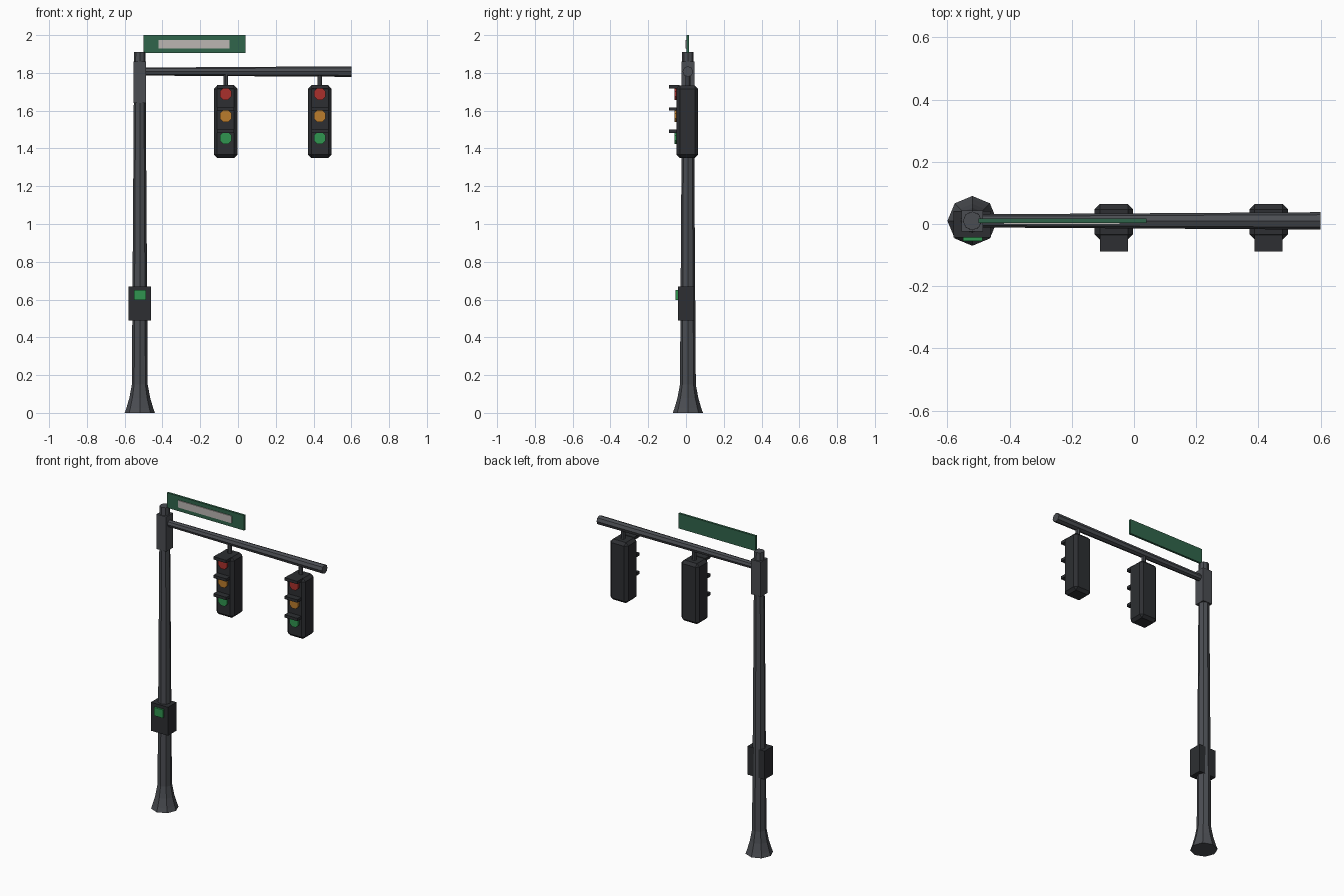
import bpy, bmesh, math
from mathutils import Matrix, Vector

if "Cube" in bpy.data.objects:
    bpy.data.objects.remove(bpy.data.objects["Cube"])


def material(name, rgb):
    m = bpy.data.materials.new(name)
    m.diffuse_color = (*rgb, 1)
    m.use_nodes = True
    m.node_tree.nodes["Principled BSDF"].inputs["Base Color"].default_value = m.diffuse_color
    return m


STEEL = material("steel", (0.07, 0.075, 0.085))
DARK = material("dark_housing", (0.026, 0.028, 0.032))
SIGN = material("sign_green", (0.03, 0.13, 0.07))
PANEL = material("sign_panel", (0.5, 0.47, 0.45))
RED = material("red_lens", (0.4, 0.03, 0.025))
AMBER = material("amber_lens", (0.5, 0.2, 0.025))
GREEN = material("green_lens", (0.03, 0.3, 0.08))


def finish(bm, name, mat):
    bmesh.ops.recalc_face_normals(bm, faces=bm.faces)
    me = bpy.data.meshes.new(name)
    bm.to_mesh(me)
    bm.free()
    me.materials.append(mat)
    ob = bpy.data.objects.new(name, me)
    bpy.context.collection.objects.link(ob)
    return ob


def box(name, x, y, z, mat, bevel=0):
    """Box from (min, max) ranges, with an optional chamfer."""
    bm = bmesh.new()
    size = [b - a for a, b in (x, y, z)]
    mid = Vector([(a + b) / 2 for a, b in (x, y, z)])
    bmesh.ops.create_cube(bm, size=1, matrix=Matrix.Translation(mid) @ Matrix.Diagonal((*size, 1)))
    if bevel:
        bmesh.ops.bevel(bm, geom=bm.edges[:], offset=bevel, segments=1, affect='EDGES')
    return finish(bm, name, mat)


def rod(name, start, profile, mat, axis="Z", sides=8, turn=0):
    """Round part along an axis; profile is (distance, radius) pairs."""
    rot = {"Z": Matrix(), "X": Matrix.Rotation(math.pi / 2, 4, 'Y'),
           "-Y": Matrix.Rotation(math.pi / 2, 4, 'X')}[axis]
    place = Matrix.Translation(start) @ rot
    bm = bmesh.new()
    rings = []
    for d, r in profile:
        rings.append([bm.verts.new(place @ Vector((r * math.cos(a), r * math.sin(a), d)))
                      for a in (turn + math.tau * i / sides for i in range(sides))])
    for lo, hi in zip(rings, rings[1:]):
        for i in range(sides):
            j = (i + 1) % sides
            bm.faces.new((lo[i], lo[j], hi[j], hi[i]))
    bm.faces.new(rings[0])
    bm.faces.new(rings[-1])
    return finish(bm, name, mat)


PX, CY = -0.52, 0.01

# Flared pole, arm and their clamp
rod("pole", (PX, CY, 0), [(0, 0.08), (0.025, 0.071), (0.08, 0.055), (0.15, 0.042), (1.91, 0.03)], STEEL)
rod("mast_arm", (PX, CY, 1.807), [(0, 0.021), (1.12, 0.028)], STEEL, "X")
box("arm_clamp", (PX - 0.034, PX + 0.034), (CY - 0.034, CY + 0.034), (1.64, 1.86), STEEL)

# Control box with its button
box("control_box", (-0.58, -0.46), (-0.043, 0.042), (0.49, 0.67), DARK)
box("control_button", (-0.55, -0.488), (-0.055, -0.042), (0.598, 0.65), GREEN)

# Street sign
box("street_sign", (-0.5, 0.04), (0.003, 0.017), (1.905, 2.0), SIGN)
box("sign_panel", (-0.42, -0.045), (-0.002, 0.004), (1.93, 1.975), PANEL)

# Signal heads
for n, x in enumerate((-0.065, 0.433), 1):
    box(f"signal_housing_{n}", (x - 0.062, x + 0.062), (-0.05, 0.064), (1.35, 1.733), DARK, 0.017)
    rod(f"signal_hanger_{n}", (x, CY, 1.72), [(0, 0.013), (0.08, 0.013)], STEEL)
    for i, (label, mat) in enumerate((("red", RED), ("amber", AMBER), ("green", GREEN))):
        z = 1.689 - 0.117 * i
        rod(f"{label}_lens_{n}", (x, -0.04, z), [(0, 0.034), (0.021, 0.034)], mat, "-Y", 8, math.pi / 8)
        box(f"{label}_visor_{n}", (x - 0.045, x + 0.045), (-0.089, -0.035), (z + 0.028, z + 0.046), DARK)
